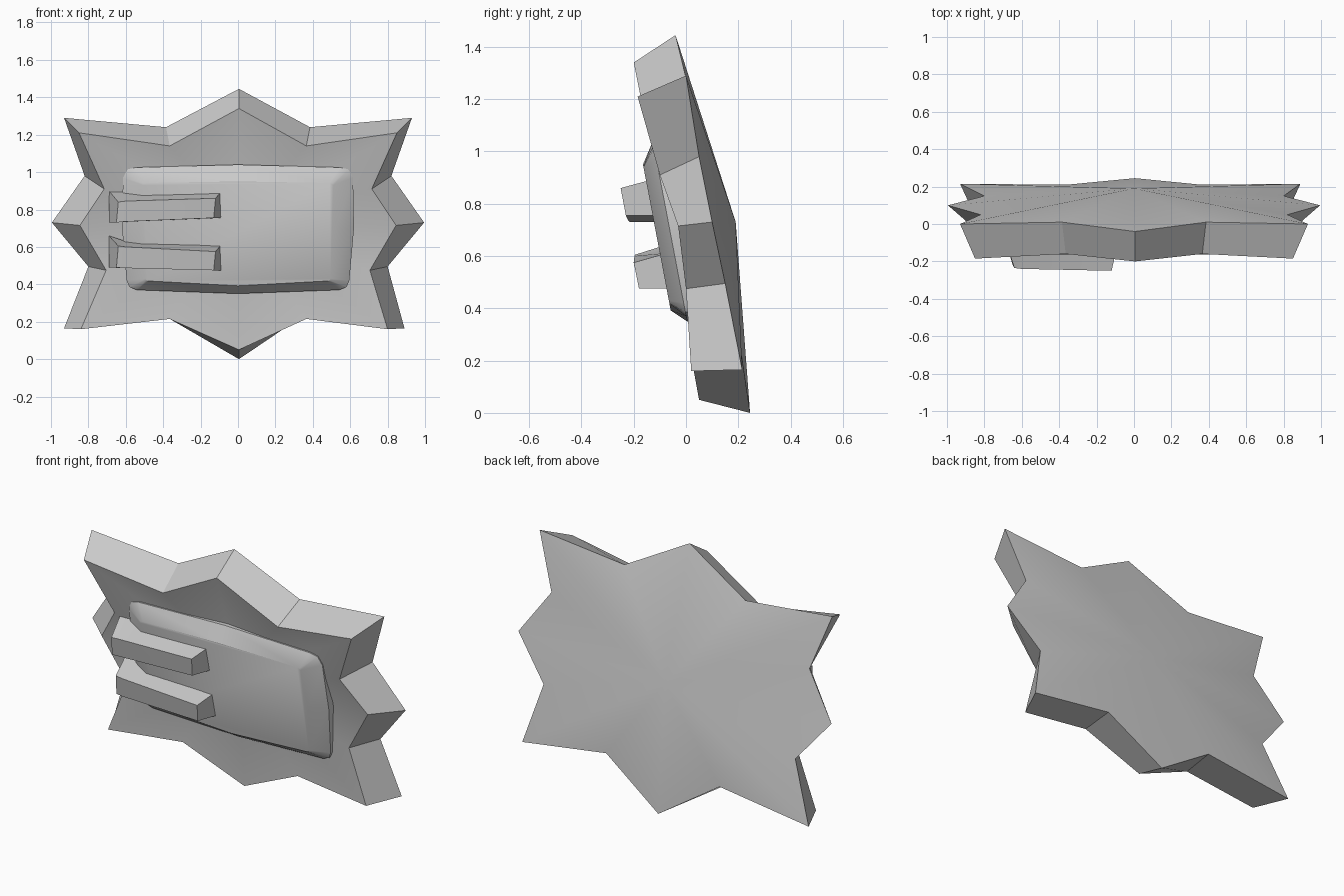
import bpy, bmesh
from mathutils import Vector

if "Cube" in bpy.data.objects:
    bpy.data.objects.remove(bpy.data.objects["Cube"])

grey = bpy.data.materials.new("plain grey")
grey.diffuse_color = (0.6, 0.6, 0.6, 1)
grey.use_nodes = True
grey.node_tree.nodes["Principled BSDF"].inputs["Base Color"].default_value = grey.diffuse_color


def finish(name, bm, angle=0.6):
    """Turn a bmesh into a named, grey, angle-smoothed object."""
    bmesh.ops.recalc_face_normals(bm, faces=bm.faces[:])
    mesh = bpy.data.meshes.new(name)
    bm.to_mesh(mesh)
    bm.free()
    mesh.materials.append(grey)
    obj = bpy.data.objects.new(name, mesh)
    bpy.context.collection.objects.link(obj)
    bpy.ops.object.select_all(action='DESELECT')
    obj.select_set(True)
    bpy.context.view_layer.objects.active = obj
    bpy.ops.object.shade_smooth_by_angle(angle=angle)
    return obj


def mirrored(half):
    """Close a half outline (top to bottom) with its mirror image in x."""
    return half + [(-x, y, z) for x, y, z in half[-2:0:-1]]


def bridge(bm, a, b):
    n = len(a)
    for i in range(n):
        bm.faces.new((a[i], a[(i + 1) % n], b[(i + 1) % n], b[i]))


def fan(bm, ring, centre):
    c = bm.verts.new(centre)
    for i in range(len(ring)):
        bm.faces.new((ring[i], ring[(i + 1) % len(ring)], c))


def add_ring(bm, points):
    return [bm.verts.new(p) for p in points]


# Star plate: bulged back, dished front, sloping rim
back_half = [(0.005, -0.04, 1.445), (0.385, 0.01, 1.24), (0.93, 0.00, 1.29),
             (0.82, 0.05, 0.98), (0.995, 0.10, 0.73), (0.80, 0.15, 0.495),
             (0.93, 0.215, 0.165), (0.36, 0.21, 0.24), (0.005, 0.245, 0.0)]
front_half = [(0.005, -0.20, 1.34), (0.365, -0.16, 1.14), (0.85, -0.185, 1.21),
              (0.715, -0.10, 0.91), (0.845, -0.03, 0.715), (0.705, 0.0, 0.475),
              (0.84, 0.02, 0.16), (0.365, 0.02, 0.215), (0.005, 0.05, 0.05)]
bm = bmesh.new()
back = add_ring(bm, mirrored(back_half))
front = add_ring(bm, mirrored(front_half))
for ring in (back, front):           # the lower right point is a little shorter
    ring[6].co.x -= 0.04
bridge(bm, back, front)
fan(bm, back, (0, 0.19, 0.73))
fan(bm, front, (0, 0.0, 0.73))
finish("star_plate", bm)


# Raised panel: leaning slab with a wide bevel round its face
def lean(z, depth):
    return -0.06 - 0.19 * (z - 0.4) + depth


outer = [(0, 1.04), (0.545, 1.025), (0.59, 1.015), (0.615, 0.97), (0.62, 0.7),
         (0.595, 0.42), (0.58, 0.385), (0.54, 0.37), (0, 0.35)]
inner = [(0, 0.95), (0.49, 0.942), (0.505, 0.94), (0.51, 0.93), (0.525, 0.7),
         (0.495, 0.43), (0.494, 0.42), (0.48, 0.418), (0, 0.392)]
bm = bmesh.new()
rings = [add_ring(bm, mirrored([(x, lean(z, d), z) for x, z in outline]))
         for outline, d in ((outer, 0.12), (outer, 0.055), (inner, 0.0))]
bridge(bm, rings[0], rings[1])
bridge(bm, rings[1], rings[2])
bm.faces.new(rings[0])
bm.faces.new(rings[2])
finish("raised_panel", bm)


# Prongs: bars over the panel's left end, each lofted through three sections
def prong(name, sections):
    bm = bmesh.new()
    loops = []
    for xf, xb, top_f, top_b, low, yf, yb in sections:
        loops.append(add_ring(bm, [(xf, yf, top_f), (xb, yb, top_b),
                                   (xb, yb, low), (xf - 0.01, yf + 0.02, low)]))
    bridge(bm, loops[0], loops[1])
    bridge(bm, loops[1], loops[2])
    bm.faces.new(loops[0])
    bm.faces.new(loops[2])
    finish(name, bm, 0.3)


prong("upper_prong", [(-0.64, -0.69, 0.84, 0.90, 0.73, -0.235, -0.08),
                      (-0.60, -0.58, 0.845, 0.895, 0.735, -0.24, -0.08),
                      (-0.12, -0.09, 0.86, 0.895, 0.755, -0.25, -0.12)])
prong("lower_prong", [(-0.64, -0.69, 0.605, 0.66, 0.49, -0.195, -0.02),
                      (-0.60, -0.60, 0.60, 0.63, 0.487, -0.197, -0.04),
                      (-0.12, -0.09, 0.575, 0.612, 0.475, -0.20, -0.07)])
